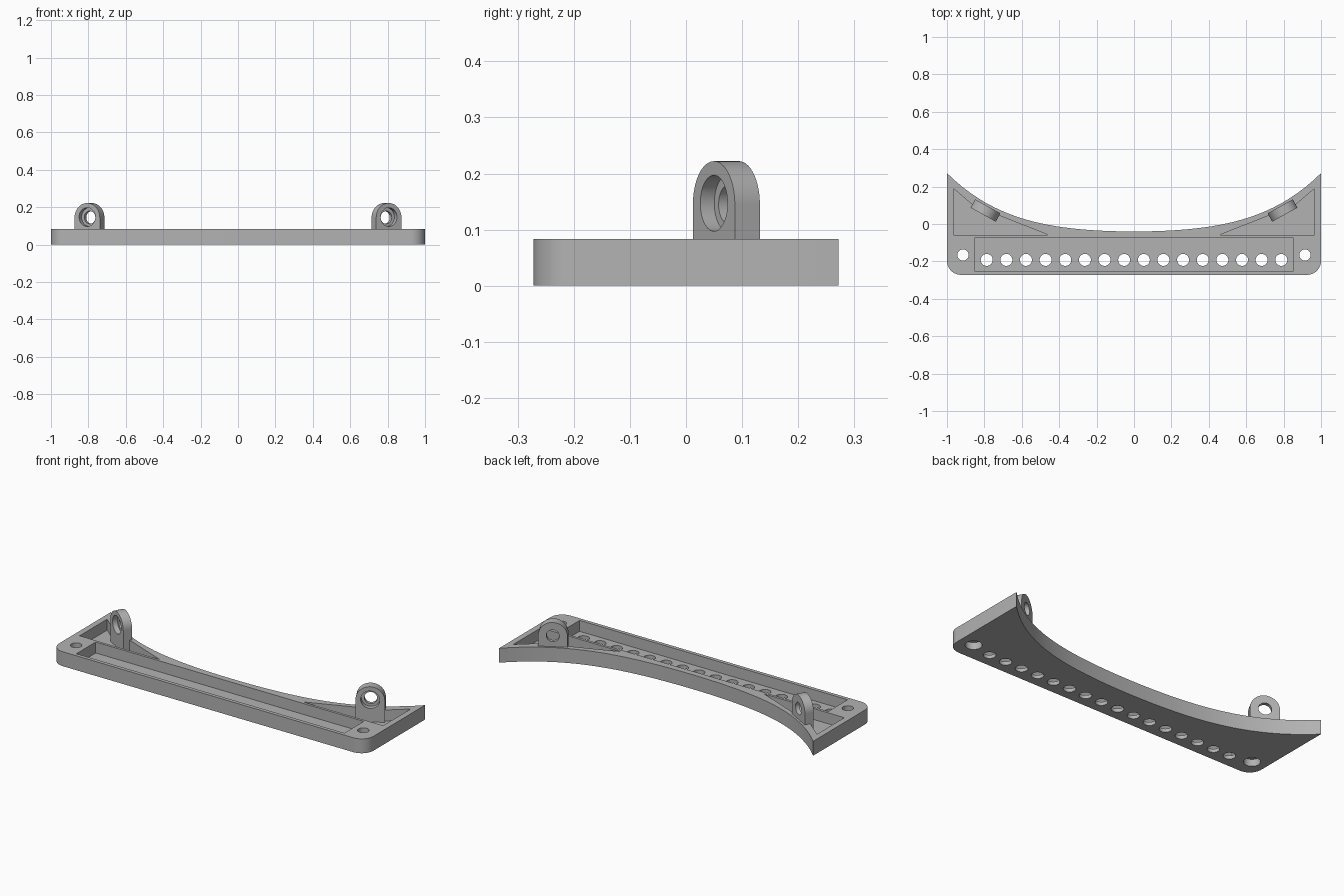
import bpy
import bmesh
from math import cos, sin, pi, radians
from mathutils import Matrix, Vector

cube = bpy.data.objects.get("Cube")
if cube:
    bpy.data.objects.remove(cube, do_unlink=True)

grey = bpy.data.materials.new("plain grey")
grey.use_nodes = True
colour = (0.45, 0.45, 0.45, 1)
grey.diffuse_color = colour
grey.node_tree.nodes["Principled BSDF"].inputs["Base Color"].default_value = colour

HEIGHT, FLOOR = 0.083, 0.02


def prism(name, outline, low, high, matrix=Matrix()):
    """Extrude a closed outline along its local z axis."""
    bm = bmesh.new()
    face = bm.faces.new([bm.verts.new((x, y, low)) for x, y in outline])
    new = bmesh.ops.extrude_face_region(bm, geom=[face])["geom"]
    verts = [v for v in new if isinstance(v, bmesh.types.BMVert)]
    bmesh.ops.translate(bm, verts=verts, vec=(0, 0, high - low))
    bm.transform(matrix)
    bmesh.ops.recalc_face_normals(bm, faces=bm.faces)
    mesh = bpy.data.meshes.new(name)
    bm.to_mesh(mesh)
    bm.free()
    mesh.materials.append(grey)
    obj = bpy.data.objects.new(name, mesh)
    bpy.context.collection.objects.link(obj)
    return obj


def arc(cx, cy, r, start, end, steps):
    angles = [radians(start + (end - start) * i / steps) for i in range(steps + 1)]
    return [(cx + r * cos(a), cy + r * sin(a)) for a in angles]


def circle(cx, cy, r):
    return arc(cx, cy, r, 0, 360, 40)[:-1]


def cut(target, outline, low, high, matrix=Matrix()):
    """Cut a prism out of the target, then discard the cutter."""
    cutter = prism("cutter", outline, low, high, matrix)
    cutter.hide_render = True
    mod = target.modifiers.new("cut", "BOOLEAN")
    mod.operation = "DIFFERENCE"
    mod.solver = "EXACT"
    mod.object = cutter
    bpy.context.view_layer.objects.active = target
    bpy.ops.object.modifier_apply(modifier=mod.name)
    bpy.data.objects.remove(cutter, do_unlink=True)


def smooth(obj):
    bpy.ops.object.select_all(action="DESELECT")
    obj.select_set(True)
    bpy.context.view_layer.objects.active = obj
    bpy.ops.object.shade_smooth_by_angle(angle=radians(30))


# Base plate: rounded front corners and a hollow curved back edge
def back_edge(x):
    return -0.04 + 0.13 * x ** 2 + 0.182 * x ** 4


STEPS = 48
R = 0.075
outline = arc(-1 + R, -0.272 + R, R, 180, 270, 10)
outline += arc(1 - R, -0.272 + R, R, 270, 360, 10)
for i in range(STEPS + 1):
    x = 1 - 2 * i / STEPS
    outline.append((x, back_edge(x)))
base = prism("base_plate", outline, 0, HEIGHT)

# Long channel with its row of holes
cut(base, [(-0.853, -0.251), (0.853, -0.251), (0.853, -0.075), (-0.853, -0.075)], FLOOR, 0.2)
for i in range(16):
    cut(base, circle((i - 7.5) * 0.105, -0.192, 0.032), -0.1, 0.2)

# Corner pockets and screw holes, recessed from below
pocket = [(0.966, -0.06), (0.966, 0.19), (0.86, 0.1), (0.72, 0.045), (0.455, -0.06)]
for side in (-1, 1):
    cut(base, [(side * x, y) for x, y in pocket], FLOOR, 0.2)
    cut(base, circle(side * 0.914, -0.166, 0.03), -0.1, 0.2)
    cut(base, circle(side * 0.914, -0.166, 0.043), -0.1, 0.04)
smooth(base)

# Upright lugs with a stepped hole, turned to follow the back edge
HALF, DEPTH, AXIS = 0.077, 0.051, 0.145
for side, name in ((1, "left_lug"), (-1, "right_lug")):
    place = (Matrix.Translation(Vector((side * 0.794, 0.072, 0)))
             @ Matrix.Rotation(side * radians(29), 4, "Z")
             @ Matrix.Rotation(pi / 2, 4, "X"))
    shape = [(-HALF, 0.01), (HALF, 0.01)] + arc(0, AXIS, HALF, 0, 180, 32)
    lug = prism(name, shape, -DEPTH / 2, DEPTH / 2, place)
    cut(lug, circle(0, AXIS, 0.034), -0.1, 0.1, place)
    cut(lug, circle(0, AXIS + 0.002, 0.05), -0.003, 0.1, place)
    smooth(lug)
